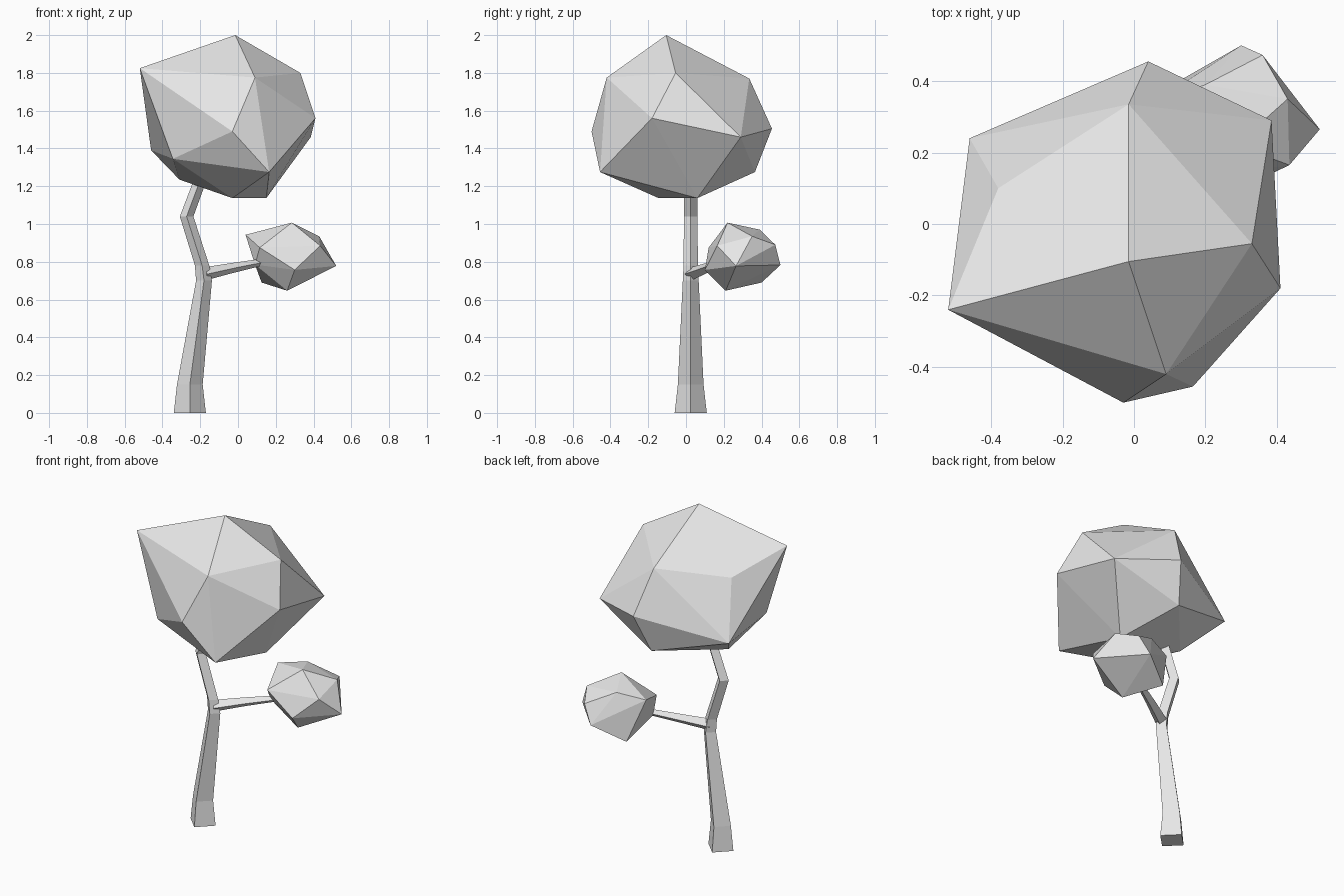
import bpy, bmesh
from mathutils import Vector

if "Cube" in bpy.data.objects:
    bpy.data.objects.remove(bpy.data.objects["Cube"])

grey = bpy.data.materials.new("plain grey")
grey.use_nodes = True
grey.diffuse_color = (0.8, 0.8, 0.8, 1)
grey.node_tree.nodes["Principled BSDF"].inputs["Base Color"].default_value = (0.8, 0.8, 0.8, 1)


def finish(name, bm):
    bmesh.ops.recalc_face_normals(bm, faces=bm.faces)
    mesh = bpy.data.meshes.new(name)
    bm.to_mesh(mesh)
    bm.free()
    mesh.materials.append(grey)
    obj = bpy.data.objects.new(name, mesh)
    bpy.context.collection.objects.link(obj)


def faceted_clump(name, corners):
    """Convex low-poly foliage spanned by its corner points."""
    bm = bmesh.new()
    for co in corners:
        bm.verts.new(co)
    hull = bmesh.ops.convex_hull(bm, input=bm.verts)
    loose = [v for v in hull["geom_interior"] if isinstance(v, bmesh.types.BMVert)]
    bmesh.ops.delete(bm, geom=loose, context="VERTS")
    finish(name, bm)


def limb(name, stations, side, depth):
    """Four-sided tapering limb; each station is (centre, radius)."""
    bm = bmesh.new()
    a, b = Vector(side), Vector(depth)
    rings = []
    for centre, r in stations:
        c = Vector(centre)
        rings.append([bm.verts.new(c + r * d) for d in (a, b, -a, -b)])
    for low, high in zip(rings, rings[1:]):
        for i in range(4):
            j = (i + 1) % 4
            bm.faces.new((low[i], low[j], high[j], high[i]))
    bm.faces.new(rings[0])
    bm.faces.new(rings[-1])
    finish(name, bm)


# Trunk with a kink above the fork
limb("trunk", [
    ((-0.255, 0.025, 0), 0.085),
    ((-0.255, 0.025, 0.15), 0.068),
    ((-0.18, 0.025, 0.70), 0.042),
    ((-0.19, 0.025, 0.78), 0.038),
    ((-0.272, 0.025, 1.04), 0.036),
    ((-0.19, 0.025, 1.26), 0.034),
], (1, 0, 0), (0, 1, 0))

# Side branch
limb("branch", [
    ((-0.18, 0.025, 0.735), 0.036),
    ((-0.03, 0.11, 0.767), 0.027),
    ((0.14, 0.20, 0.80), 0.018),
], (0.5, -0.87, 0), (0, 0, 1))

# Large crown, top to bottom
faceted_clump("large_crown", [
    (-0.015, -0.105, 2.0), (-0.52, -0.24, 1.825), (0.33, -0.055, 1.80),
    (0.09, -0.42, 1.775), (-0.015, 0.335, 1.77), (-0.38, 0.10, 1.72),
    (0.41, -0.18, 1.56), (0.04, 0.455, 1.505), (-0.03, -0.5, 1.49),
    (0.385, 0.29, 1.46), (-0.46, 0.24, 1.39), (-0.345, -0.29, 1.345),
    (0.165, -0.455, 1.275), (-0.02, 0.365, 1.275), (-0.31, 0.03, 1.235),
    (-0.03, -0.145, 1.137), (0.15, 0.06, 1.137),
])

# Small crown at the branch end
faceted_clump("small_crown", [
    (0.285, 0.22, 1.007), (0.20, 0.39, 0.97), (0.04, 0.33, 0.943),
    (0.43, 0.35, 0.935), (0.36, 0.473, 0.89), (0.435, 0.165, 0.885),
    (0.115, 0.12, 0.875), (0.09, 0.19, 0.785), (0.30, 0.50, 0.783),
    (0.52, 0.265, 0.778), (0.30, 0.10, 0.757), (0.125, 0.40, 0.69),
    (0.26, 0.21, 0.647),
])
